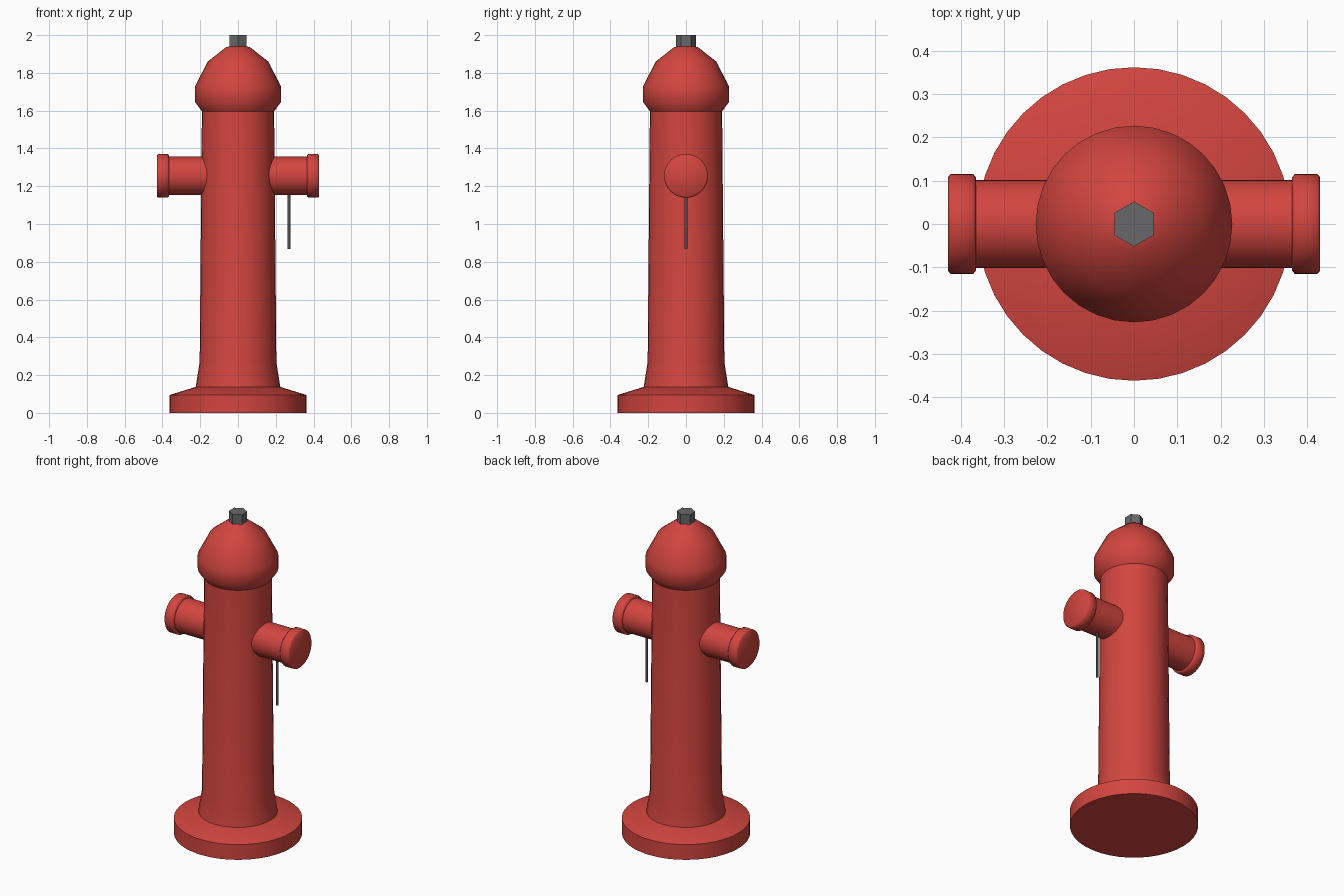
import bpy, math
from mathutils import Matrix

cube = bpy.data.objects.get("Cube")
if cube:
    bpy.data.objects.remove(cube, do_unlink=True)


def material(name, rgb):
    m = bpy.data.materials.new(name)
    m.use_nodes = True
    color = (*rgb, 1)
    m.diffuse_color = color
    m.node_tree.nodes["Principled BSDF"].inputs["Base Color"].default_value = color
    return m


red = material("red paint", (0.65, 0.06, 0.05))
grey = material("dark grey metal", (0.14, 0.14, 0.145))


def lathe(name, profile, mat, sides=32, matrix=None, turn=0.0, angle=35):
    """Revolve (radius, height) points about z, with flat end caps."""
    verts, faces = [], []
    for r, z in profile:
        for i in range(sides):
            a = turn + math.tau * i / sides
            verts.append((r * math.cos(a), r * math.sin(a), z))
    for k in range(len(profile) - 1):
        for i in range(sides):
            j = (i + 1) % sides
            a, b = k * sides, (k + 1) * sides
            faces.append((a + i, a + j, b + j, b + i))
    faces.append(tuple(reversed(range(sides))))
    faces.append(tuple(range(len(verts) - sides, len(verts))))
    mesh = bpy.data.meshes.new(name)
    mesh.from_pydata(verts, [], faces)
    mesh.materials.append(mat)
    obj = bpy.data.objects.new(name, mesh)
    bpy.context.collection.objects.link(obj)
    if matrix:
        mesh.transform(matrix)
    bpy.ops.object.select_all(action="DESELECT")
    obj.select_set(True)
    bpy.context.view_layer.objects.active = obj
    bpy.ops.object.shade_smooth_by_angle(angle=math.radians(angle))
    return obj


# Base flange, barrel and bonnet
lathe("base_flange", [(0.362, 0), (0.362, 0.095), (0.225, 0.137)], red, 40)
lathe("barrel", [(0.225, 0.13), (0.203, 0.27), (0.191, 1.61)], red)
lathe("bonnet", [(0.19, 1.595), (0.227, 1.645), (0.227, 1.73),
                 (0.16, 1.86), (0.065, 1.935), (0.03, 1.945)], red, angle=50)

# Hexagonal operating nut
lathe("top_nut", [(0.052, 1.93), (0.052, 2.0)], grey, 6, turn=math.pi / 2)

# Side outlets with bevelled caps
for side, label in ((1, "left"), (-1, "right")):
    place = Matrix.Translation((0, 0, 1.255)) @ Matrix.Rotation(side * math.pi / 2, 4, "Y")
    lathe(label + "_outlet", [(0.102, 0.1), (0.102, 0.37)], red, matrix=place)
    lathe(label + "_outlet_cap",
          [(0.108, 0.365), (0.116, 0.372), (0.116, 0.423), (0.108, 0.43)],
          red, matrix=place, angle=50)

# Rod hanging under the left outlet
lathe("hanging_rod", [(0.008, 0.867), (0.008, 1.17)], grey, 6,
      matrix=Matrix.Translation((0.27, 0, 0)), turn=math.pi / 2)
